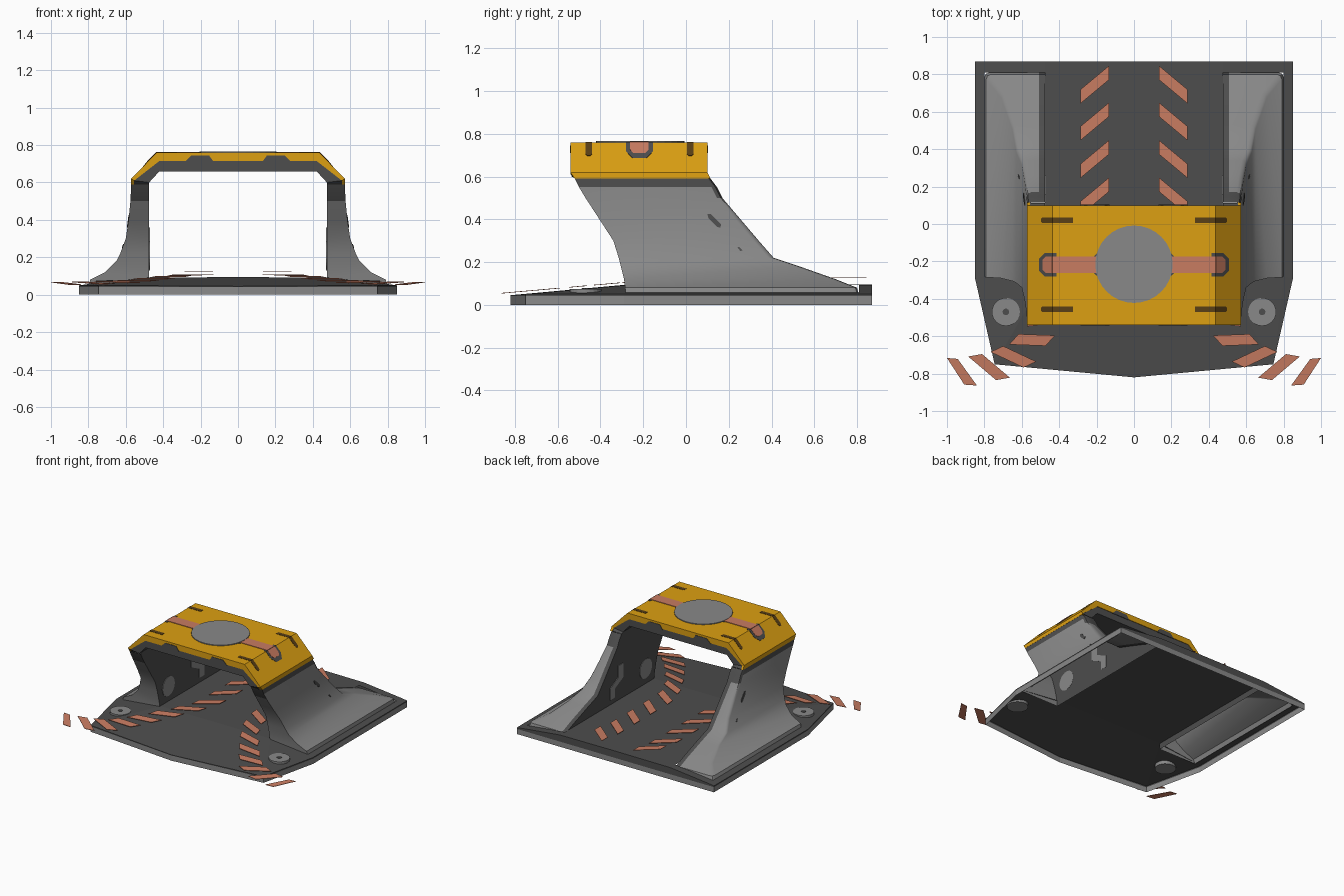
import bpy, bmesh, math
from mathutils import Vector

if "Cube" in bpy.data.objects:
    bpy.data.objects.remove(bpy.data.objects["Cube"])


def material(name, rgb):
    m = bpy.data.materials.new(name)
    m.diffuse_color = (*rgb, 1)
    m.use_nodes = True
    m.node_tree.nodes["Principled BSDF"].inputs["Base Color"].default_value = m.diffuse_color
    return m


DARK = material("dark grey", (0.075, 0.075, 0.075))
GREY = material("mid grey", (0.25, 0.25, 0.25))
YELLOW = material("amber yellow", (0.72, 0.35, 0.006))
PINK = material("salmon", (0.58, 0.20, 0.12))
BROWN = material("slot brown", (0.10, 0.05, 0.008))


def build(name, verts, faces, mats, rule=None, smooth=False, recalc=True):
    me = bpy.data.meshes.new(name)
    me.from_pydata([tuple(v) for v in verts], [], faces)
    for m in mats:
        me.materials.append(m)
    if rule:
        for i, p in enumerate(me.polygons):
            p.material_index = rule(i)
    bm = bmesh.new()
    bm.from_mesh(me)
    if recalc:
        bmesh.ops.recalc_face_normals(bm, faces=bm.faces)
    bm.to_mesh(me)
    bm.free()
    ob = bpy.data.objects.new(name, me)
    bpy.context.collection.objects.link(ob)
    if smooth:
        bpy.ops.object.select_all(action='DESELECT')
        ob.select_set(True)
        bpy.context.view_layer.objects.active = ob
        bpy.ops.object.shade_smooth_by_angle(angle=math.radians(40))
    return ob


def plate(name, pts, off, mat):
    """Thin prism: outline pts pushed along off."""
    n, off = len(pts), Vector(off)
    verts = [Vector(p) for p in pts] + [Vector(p) + off for p in pts]
    faces = [list(range(n))[::-1], list(range(n, 2 * n))]
    faces += [[i, (i + 1) % n, n + (i + 1) % n, n + i] for i in range(n)]
    return build(name, verts, faces, [mat])


def circle(r, n=24):
    return [(r * math.cos(2 * math.pi * i / n), r * math.sin(2 * math.pi * i / n)) for i in range(n)]


# Base: open-bottomed shell with a grey rim, sloping dark top and openings under the legs
half = [(0.85, 0.87, 0.05), (0.85, 0.81, 0.05), (0.85, -0.29, 0.05), (0.745, -0.75, 0.05),
        (0.80, 0.87, 0.057), (0.80, 0.81, 0.057), (0.80, -0.28, 0.057),
        (0.475, 0.87, 0.092), (0.475, 0.81, 0.092), (0.475, -0.28, 0.092),
        (0, 0.87, 0.094), (0, -0.28, 0.094), (0, -0.82, 0.045)]
top_faces = [(0, 4, 5, 1), (1, 5, 6, 2), (4, 7, 8, 5), (7, 10, 11, 9, 8), (2, 6, 3), (6, 9, 3), (9, 11, 12, 3)]
outline = [10, 7, 4, 0, 1, 2, 3, 12]
verts, faces, kinds = [], [], []
for s in (1, -1):
    o = len(verts)
    verts += [(s * x, y, z) for x, y, z in half]
    for f in top_faces:
        f = [o + i for i in f]
        faces.append(f if s > 0 else f[::-1])
        kinds.append(0)
    for a, b in zip(outline, outline[1:]):
        for k in range(2):
            lo, hi = ((0, 0.04), (0.04, None))[k]
            q = len(verts)
            for i, z in ((a, lo), (b, lo), (b, hi), (a, hi)):
                x, y, zt = half[i]
                verts.append((s * x, y, zt if z is None else z))
            faces.append([q, q + 1, q + 2, q + 3])
            kinds.append(1 - k)
base = build("base_plate", verts, faces, [DARK, GREY], lambda i: kinds[i], recalc=False)
bm = bmesh.new()
bm.from_mesh(base.data)
bmesh.ops.remove_doubles(bm, verts=bm.verts, dist=1e-4)
bmesh.ops.recalc_face_normals(bm, faces=bm.faces)
if sum(f.normal.z * f.calc_area() for f in bm.faces) < 0:
    bmesh.ops.reverse_faces(bm, faces=bm.faces)
bm.to_mesh(base.data)
bm.free()

# Legs: hollow lofts from a wide foot to the arch; rings are z, outer x, front y, back y
rings = [(0.045, 0.80, -0.28, 0.81), (0.08, 0.79, -0.285, 0.80), (0.12, 0.71, -0.29, 0.70),
         (0.18, 0.65, -0.305, 0.53), (0.22, 0.63, -0.315, 0.41), (0.30, 0.60, -0.34, 0.34),
         (0.40, 0.585, -0.405, 0.255), (0.50, 0.575, -0.47, 0.17), (0.55, 0.573, -0.50, 0.145),
         (0.59, 0.572, -0.52, 0.115)]


def outer_x(z):
    for a, b in zip(rings, rings[1:]):
        if a[0] <= z <= b[0]:
            return a[1] + (b[1] - a[1]) * (z - a[0]) / (b[0] - a[0])


for s, side in ((1, "right"), (-1, "left")):
    verts, faces, kinds = [], [], []
    for z, xo, yf, yb in rings:
        r = 0.025
        verts += [(s * x, y, z) for x, y in ((0.475, yf), (xo, yf), (xo, yb - r), (xo - r * 0.3, yb - r * 0.3),
                                            (xo - r, yb), (0.508, yb), (0.475, yb))]
    for k in range(len(rings) - 1):
        z = rings[k][0]
        for j in range(7):
            faces.append([k * 7 + j, k * 7 + (j + 1) % 7, k * 7 + 7 + (j + 1) % 7, k * 7 + 7 + j])
            dark = j >= 5 or z >= 0.55 or (z >= 0.5 and j != 1)
            kinds.append(1 if dark else 0)
    build(side + "_leg", verts, faces, [GREY, DARK], lambda i: kinds[i], smooth=True)

    # Slots on the outer side of the leg
    for pts in ([(0.10, 0.425), (0.115, 0.425), (0.165, 0.375), (0.16, 0.36), (0.145, 0.365), (0.105, 0.405)],
                [(0.24, 0.27), (0.25, 0.27), (0.265, 0.255), (0.255, 0.25)]):
        plate(side + "_leg_slot", [(s * (outer_x(z) - 0.002), y, z) for y, z in pts], (s * 0.005, 0, 0), DARK)

    # Round cover and stepped inlay on the inner wall
    plate(side + "_inner_cover", [(s * 0.476, -0.18 + a, 0.21 + b) for a, b in circle(0.075)],
          (-s * 0.005, 0, 0), GREY)
    plate(side + "_inner_inlay", [(s * 0.476, y, z) for y, z in
                                  ((0.20, 0.13), (0.26, 0.13), (0.26, 0.22), (0.16, 0.27), (0.16, 0.36),
                                   (0.10, 0.36), (0.10, 0.25), (0.20, 0.20))], (-s * 0.005, 0, 0), GREY)

    # Corner disc with a dark centre
    plate(side + "_corner_disc", [(s * 0.685 + a, -0.47 + b, 0.045) for a, b in circle(0.075)], (0, 0, 0.03), GREY)
    plate(side + "_corner_bolt", [(s * 0.685 + a, -0.47 + b, 0.074) for a, b in circle(0.018, 10)],
          (0, 0, 0.004), DARK)


# Arch: dark beam with a yellow cap over it, chamfered at both shoulders
def arch(name, outer, inner, yf, yb, mat):
    outline = [(x, z) for x, z in outer] + [(-x, z) for x, z in outer[::-1]]
    outline2 = [(x, z) for x, z in inner] + [(-x, z) for x, z in inner[::-1]]
    n = len(outline)
    verts = []
    for y, lean in ((yf, 0.02), (yb, 0.015)):
        verts += [(x, y + (lean if z < 0.595 else 0), z) for x, z in outline + outline2]
    faces = []
    for i in range(n - 1):
        a, b, c, d = i, i + 1, n + i + 1, n + i
        m = 2 * n
        faces += [[a, b, c, d], [a + m, d + m, c + m, b + m], [a, a + m, b + m, b], [d, c, c + m, d + m]]
    for i in (0, n - 1):
        faces.append([i, n + i, 3 * n + i, 2 * n + i])
    return build(name, verts, faces, [mat])


mid = [(0.555, 0.59), (0.555, 0.61), (0.42, 0.715)]
arch("arch_cap", [(0.573, 0.59), (0.571, 0.62), (0.435, 0.76)], mid, -0.54, 0.10, YELLOW)
arch("arch_beam", mid, [(0.475, 0.59), (0.475, 0.60), (0.42, 0.66)], -0.536, 0.096, DARK)


# Inlays on the cap that fold over the shoulder from x0 to x1
def folded(name, s, x0, x1, y0, y1, cut, h, mat):
    if x0 < 0.435:
        plate(name + "_top", [(s * x, y, 0.759) for x, y in ((x0, y0), (0.435, y0), (0.435, y1), (x0, y1))],
              (0, 0, h + 0.001), mat)
    pts = [(0.435, y0), (x1 - cut, y0), (x1, y0 + cut), (x1, y1 - cut), (x1 - cut, y1), (0.435, y1)]
    plate(name + "_shoulder", [(s * x, y, 0.76 - (x - 0.435) * 1.03) for x, y in pts],
          (s * 0.72 * h, 0, 0.69 * h), mat)


for s, side in ((1, "right"), (-1, "left")):
    folded(side + "_band_border", s, 0.415, 0.507, -0.28, -0.155, 0.03, 0.002, DARK)
    folded(side + "_band", s, 0.15, 0.485, -0.262, -0.175, 0.015, 0.004, PINK)
    plate(side + "_band_clip", [(s * x, y, 0.76) for x, y in ((0.1, -0.30), (0.19, -0.285), (0.215, -0.262),
                                                            (0.215, -0.173), (0.19, -0.15), (0.1, -0.135))],
          (0, 0, 0.002), DARK)
    for yc in (0.02, -0.455):
        folded(side + "_cap_slot", s, 0.325, 0.497, yc - 0.015, yc + 0.015, 0.008, 0.002, BROWN)
    # Dark notches on the front and back edge of the cap
    for y, d in ((-0.539, -0.004), (0.099, 0.004)):
        plate(side + "_edge_notch", [(s * x, y, z) for x, z in ((0.13, 0.71), (0.155, 0.745), (0.25, 0.745),
                                                              (0.285, 0.71))], (0, d, 0), DARK)
plate("top_disc", [(a, -0.215 + b, 0.759) for a, b in circle(0.207, 32)], (0, 0, 0.007), GREY)

# Guide marks: skewed plates along a path that bends outward to the front (x, y, turn)
path = [(0.21, 0.745, 0), (0.21, 0.548, 0), (0.21, 0.347, 0), (0.21, 0.147, 0), (0.215, -0.05, 5),
        (0.27, -0.22, 14), (0.36, -0.37, 24), (0.455, -0.505, 33), (0.545, -0.62, 42),
        (0.645, -0.71, 65), (0.775, -0.765, 80), (0.925, -0.79, 94)]
for s in (1, -1):
    for cx, cy, turn in path:
        t = math.radians(turn)
        k = 1 if turn < 90 else 0.9
        pts = []
        for u, v in ((0.075, -0.1), (0.075, -0.025), (-0.075, 0.1), (-0.075, 0.025)):
            x = cx + k * (u * math.cos(t) - v * math.sin(t))
            y = cy + k * (u * math.sin(t) + v * math.cos(t))
            z = 0.125 if cy > 0.6 else 0.104 if y > -0.28 else 0.104 - (-0.28 - y) * 0.088
            pts.append((s * min(x, 1.0), y, z))
        plate("guide_mark", pts, (0, 0, 0.003), PINK)
